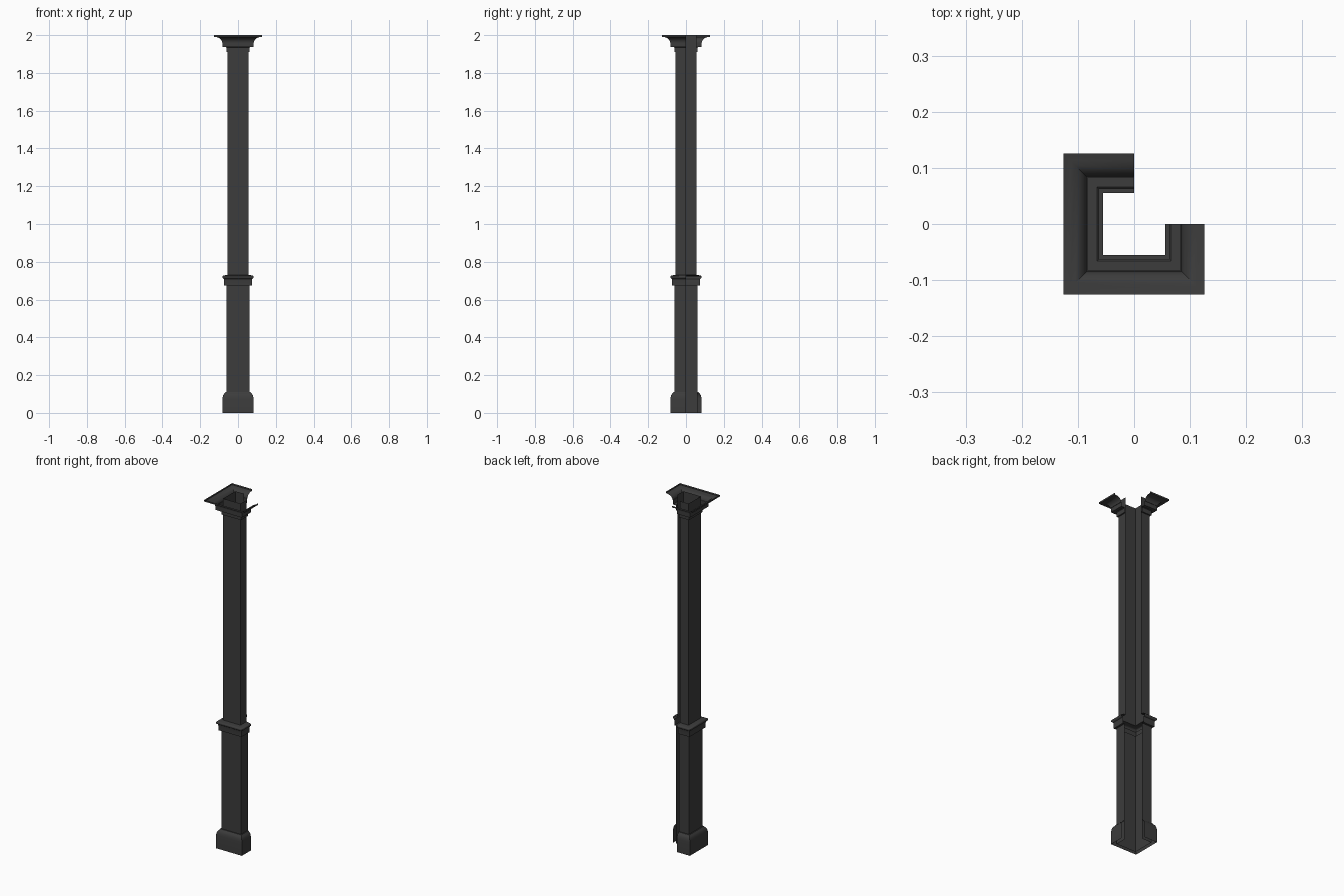
import bpy
import math

if "Cube" in bpy.data.objects:
    bpy.data.objects.remove(bpy.data.objects["Cube"])


def sweep(name, profile):
    """Sweep an (r, z) profile around three quarters of a square, leaving the back right corner open."""
    path = [(0, 1), (-1, 1), (-1, -1), (1, -1), (1, 0)]
    n = len(profile)
    verts = [(x * r, y * r, z) for x, y in path for r, z in profile]
    faces = []
    for i in range(len(path) - 1):
        for j in range(n - 1):
            a = i * n + j
            faces.append((a, a + n, a + n + 1, a + 1))
    mesh = bpy.data.meshes.new(name)
    mesh.from_pydata(verts, [], faces)
    obj = bpy.data.objects.new(name, mesh)
    bpy.context.collection.objects.link(obj)
    bpy.ops.object.select_all(action='DESELECT')
    obj.select_set(True)
    bpy.context.view_layer.objects.active = obj
    bpy.ops.object.shade_smooth_by_angle(angle=math.radians(35))
    mat = bpy.data.materials.get("dark_metal") or bpy.data.materials.new("dark_metal")
    mat.diffuse_color = (0.045, 0.045, 0.045, 1)
    mat.use_nodes = True
    mat.node_tree.nodes["Principled BSDF"].inputs["Base Color"].default_value = mat.diffuse_color
    mesh.materials.append(mat)
    return obj


def arc(cr, cz, rr, rz, a0, a1, steps=5):
    """Elliptical arc points for moulding curves."""
    out = []
    for k in range(steps + 1):
        a = math.radians(a0 + (a1 - a0) * k / steps)
        out.append((cr + rr * math.cos(a), cz + rz * math.sin(a)))
    return out


# plain shafts
sweep("lower_shaft", [(0.062, 0), (0.062, 0.675)])
sweep("upper_shaft", [(0.055, 0.73), (0.055, 2.0)])

# plinth with a coved shoulder
sweep("base_plinth", [(0.082, 0), (0.082, 0.075)]
      + arc(0.064, 0.078, 0.017, 0.028, 0, 70, 4)[1:] + [(0.067, 0.11), (0.062, 0.11)])

# collar between the two shafts
sweep("middle_collar", [(0.062, 0.675), (0.073, 0.675), (0.073, 0.698), (0.075, 0.709)]
      + arc(0.076, 0.719, 0.007, 0.008, -70, 90, 5) + [(0.068, 0.729), (0.055, 0.731)])

# flared capital, open on top
sweep("capital", [(0.055, 1.91), (0.062, 1.91), (0.062, 1.935), (0.066, 1.938), (0.083, 1.938), (0.083, 1.962)]
      + arc(0.123, 1.962, 0.038, 0.028, 180, 90, 6) + [(0.126, 1.991), (0.126, 2.0)])
